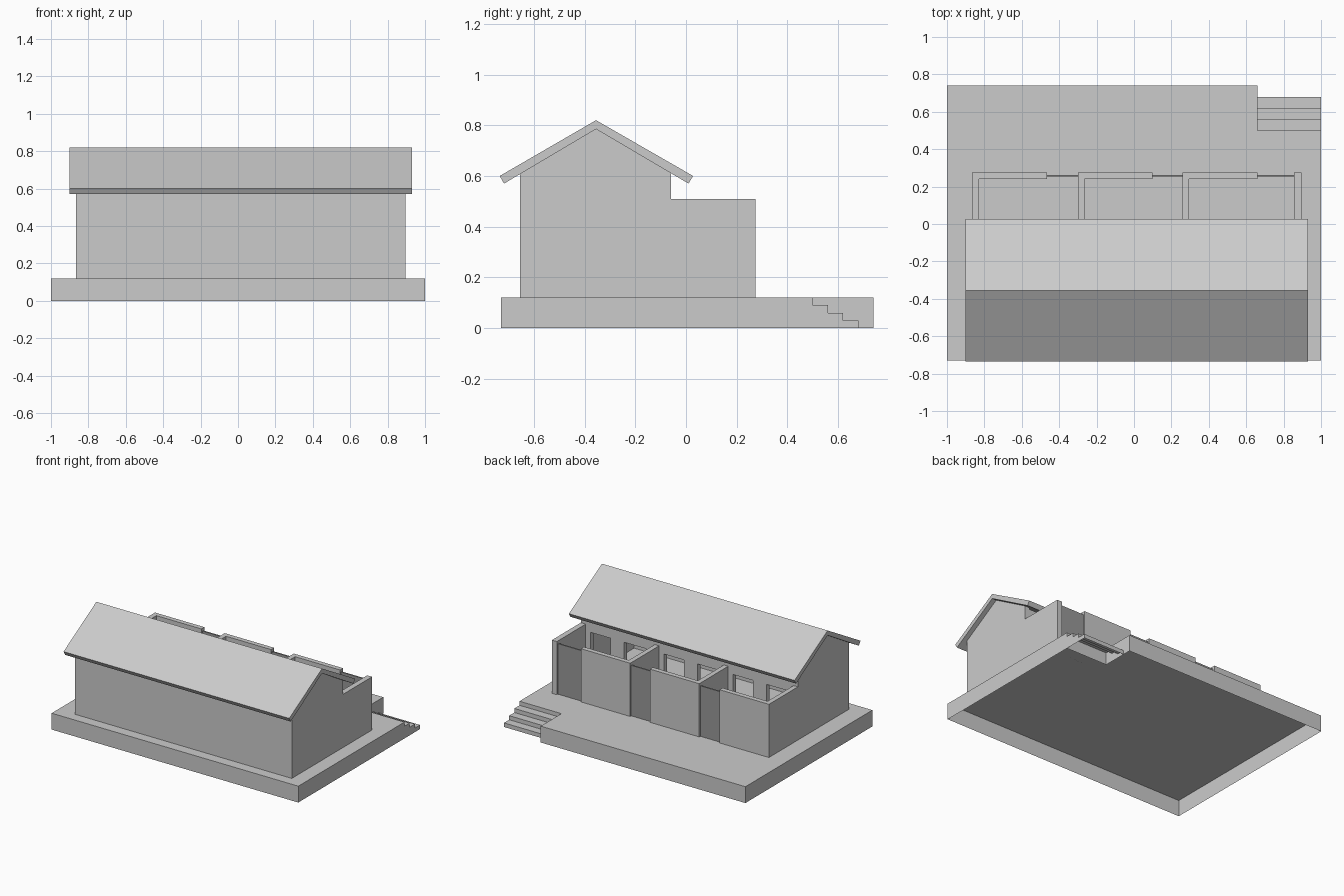
import bpy, bmesh

if "Cube" in bpy.data.objects:
    bpy.data.objects.remove(bpy.data.objects["Cube"], do_unlink=True)


def make_material(name, value):
    mat = bpy.data.materials.new(name)
    mat.use_nodes = True
    colour = (value, value, value, 1)
    mat.diffuse_color = colour
    mat.node_tree.nodes["Principled BSDF"].inputs["Base Color"].default_value = colour
    return mat


GREY = make_material("light grey", 0.6)
DARK = make_material("dark grey", 0.32)


def finish(name, bm, mat):
    bmesh.ops.recalc_face_normals(bm, faces=bm.faces)
    mesh = bpy.data.meshes.new(name)
    bm.to_mesh(mesh)
    bm.free()
    mesh.materials.append(mat)
    obj = bpy.data.objects.new(name, mesh)
    bpy.context.collection.objects.link(obj)
    return obj


def extrude(name, points, shift, mat=GREY, open_bottom=False):
    """Extrude a planar outline along a vector, optionally leaving the underside open."""
    bm = bmesh.new()
    face = bm.faces.new([bm.verts.new(p) for p in points])
    ring = bmesh.ops.extrude_face_region(bm, geom=[face], use_keep_orig=True)["geom"]
    bmesh.ops.translate(bm, vec=shift, verts=[v for v in ring if isinstance(v, bmesh.types.BMVert)])
    if open_bottom:
        under = [f for f in bm.faces if all(abs(v.co.z) < 1e-4 for v in f.verts)]
        bmesh.ops.delete(bm, geom=under, context='FACES_ONLY')
    return finish(name, bm, mat)


def side_profile(name, outline, x0, x1, **options):
    return extrude(name, [(x0, y, z) for y, z in outline], (x1 - x0, 0, 0), **options)


def box(name, x0, x1, y0, y1, z0, z1, mat=GREY):
    return side_profile(name, [(y0, z0), (y1, z0), (y1, z1), (y0, z1)], x0, x1, mat=mat)


FLOOR, WALL_TOP, EAVE, T = 0.12, 0.51, 0.60, 0.035
LEFT, RIGHT = 0.895, -0.865
FRONT, MIDDLE, BACK = -0.655, -0.06, 0.275
RIDGE = -0.355

# Hollow platform with a corner cut out for the stairs
plan = [(-1, -0.73), (1, -0.73), (1, 0.5), (0.66, 0.5), (0.66, 0.74), (-1, 0.74)]
extrude("platform", [(x, y, 0) for x, y in plan], (0, 0, FLOOR), open_bottom=True)

# Three steps down from the platform
steps = [(0.5, 0)]
for i in range(3):
    z = 0.09 - 0.03 * i
    steps += [(0.5 + 0.06 * i, z), (0.56 + 0.06 * i, z)]
steps.append((0.68, 0))
side_profile("stairs", steps, 0.66, 1, open_bottom=True)

# End walls with gable and lower rear wing
gable = [(FRONT, FLOOR), (BACK, FLOOR), (BACK, WALL_TOP), (MIDDLE, WALL_TOP),
         (MIDDLE, 0.615), (RIDGE, 0.785), (FRONT, 0.612)]
side_profile("right_end_wall", gable, RIGHT, RIGHT + T)
side_profile("left_end_wall", gable, LEFT - 0.04, LEFT)

# Long front wall
box("front_wall", RIGHT + T, LEFT - 0.04, FRONT, FRONT + T, FLOOR, EAVE)

# Partitions of the rear rooms
for n, x in enumerate((-0.30, 0.26)):
    box(f"partition_{n + 1}", x, x + T, MIDDLE, BACK - T, FLOOR, WALL_TOP)

# Each room: rear wall, recessed door, and inner wall with doorway and window
bays = [(-0.865, -0.465, -0.30), (-0.30, 0.10, 0.26), (0.26, 0.66, 0.855)]
for n, (start, gap, end) in enumerate(bays, 1):
    box(f"rear_wall_{n}", start, gap, BACK - T, BACK, FLOOR, WALL_TOP)
    box(f"rear_door_{n}", gap, end, 0.253, 0.263, FLOOR, 0.49, DARK)
    y0 = MIDDLE - T
    box(f"inner_jamb_{n}", end - 0.04, end, y0, MIDDLE, FLOOR, 0.46)
    box(f"inner_post_{n}", end - 0.31, end - 0.20, y0, MIDDLE, FLOOR, 0.46)
    box(f"window_sill_{n}", end - 0.49, end - 0.31, y0, MIDDLE, FLOOR, 0.30)
    box(f"inner_pier_{n}", start + T, end - 0.49, y0, MIDDLE, FLOOR, 0.46)
box("inner_lintel", RIGHT + T, LEFT - 0.04, MIDDLE - T, MIDDLE, 0.46, EAVE)

# Pitched roof slab with square-cut eaves
roof = [(-0.735, 0.60), (RIDGE, 0.82), (0.028, 0.60), (0.01, 0.57),
        (RIDGE, 0.785), (-0.718, 0.57)]
side_profile("roof", roof, -0.9, 0.93)
